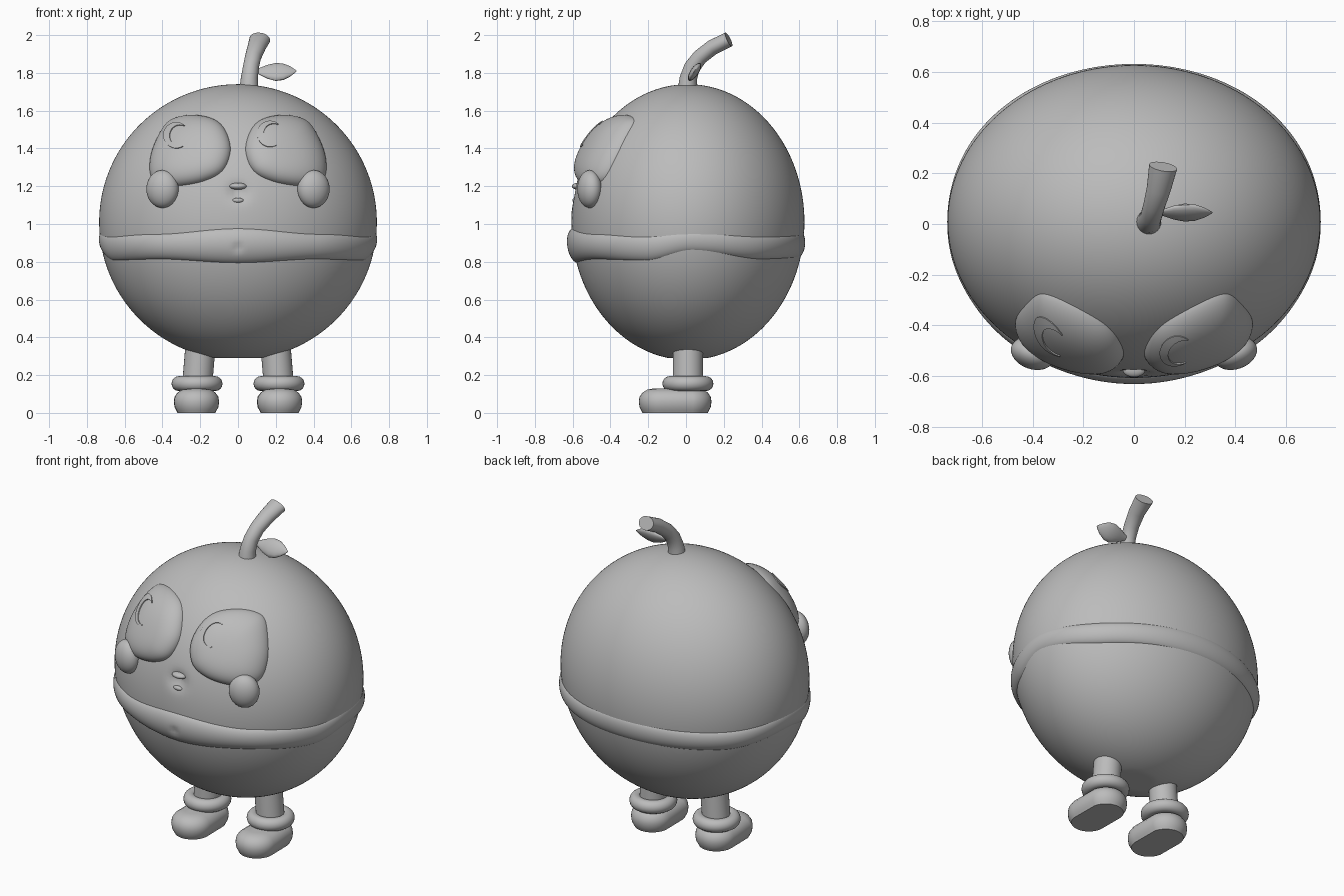
import bpy, bmesh, math
from math import sin, cos, pi, sqrt, exp
from mathutils import Vector, Matrix
from mathutils.bvhtree import BVHTree

if "Cube" in bpy.data.objects:
    bpy.data.objects.remove(bpy.data.objects["Cube"])

grey = bpy.data.materials.new("plain grey")
grey.diffuse_color = (0.5, 0.5, 0.5, 1)
grey.use_nodes = True
grey.node_tree.nodes["Principled BSDF"].inputs["Base Color"].default_value = grey.diffuse_color

A, B, C = 0.735, 0.617, 0.73            # body half sizes
CY, CZ = 0.01, 1.01                     # body centre


def finish(name, bm, angle=50):
    bmesh.ops.recalc_face_normals(bm, faces=bm.faces)
    me = bpy.data.meshes.new(name)
    bm.to_mesh(me)
    bm.free()
    ob = bpy.data.objects.new(name, me)
    bpy.context.collection.objects.link(ob)
    me.materials.append(grey)
    bpy.ops.object.select_all(action='DESELECT')
    ob.select_set(True)
    bpy.context.view_layer.objects.active = ob
    bpy.ops.object.shade_smooth_by_angle(angle=math.radians(angle))
    return ob


def loft(name, rings, closed=True, caps=True, loop=False, angle=50):
    """Skin a list of point rings."""
    bm = bmesh.new()
    vs = [[bm.verts.new(p) for p in r] for r in rings]
    n = len(vs[0])
    pairs = list(zip(vs, vs[1:])) + ([(vs[-1], vs[0])] if loop else [])
    for a, b in pairs:
        for i in range(n if closed else n - 1):
            j = (i + 1) % n
            bm.faces.new((a[i], a[j], b[j], b[i]))
    if caps:
        bm.faces.new(vs[0])
        bm.faces.new(vs[-1])
    return finish(name, bm, angle)


def ellipsoid(name, centre, radii, rot=Matrix()):
    bm = bmesh.new()
    bmesh.ops.create_uvsphere(bm, u_segments=32, v_segments=20, radius=1)
    bm.transform(Matrix.Translation(centre) @ rot @ Matrix.Diagonal((*radii, 1)))
    return finish(name, bm)


def front_y(x, z):
    """Front surface of the body."""
    return CY - B * sqrt(max(0, 1 - (x / A) ** 2 - ((z - CZ) / C) ** 2))


def normal(p):
    return Vector((p[0] / A**2, (p[1] - CY) / B**2, (p[2] - CZ) / C**2)).normalized()


# body: round fruit with a flat bottom and a small dent around the mouth
bm = bmesh.new()
bmesh.ops.create_uvsphere(bm, u_segments=160, v_segments=120, radius=1)
for v in bm.verts:
    x, y, z = v.co
    v.co = (A * x, CY + B * y, max(CZ + C * z, 0.29))
    if y < 0:
        d2 = v.co.x ** 2 + (v.co.z - 1.17) ** 2
        v.co.y += 0.03 * exp(-d2 / 0.045 ** 2)
finish("body", bm)

# belt: wavy band; keys are angle from front, mid height, half height, bulge
keys = [(0, .885, .095, .032), (35, .88, .07, .026), (68, .87, .068, .016),
        (92, .905, .052, .008), (130, .873, .063, .02), (180, .885, .065, .012)]


def belt_at(deg):
    for k, m in zip(keys, keys[1:]):
        if deg <= m[0]:
            f = (deg - k[0]) / (m[0] - k[0])
            f = f * f * (3 - 2 * f)
            return [k[i] + (m[i] - k[i]) * f for i in (1, 2, 3)]


rings = []
for i in range(256):
    th = 2 * pi * i / 256
    c, h, p = belt_at(min(math.degrees(th), 360 - math.degrees(th)))
    ring = []
    for j in range(17):
        t = -cos(pi * j / 16)
        z = c + h * t
        rho = sqrt(1 - ((z - CZ) / C) ** 2)
        q = Vector((A * rho * sin(th), CY - B * rho * cos(th), z))
        off = -0.01 + (p + 0.01) * (1 - t * t) ** 0.6
        if q.y < 0:                      # small button dent
            off -= 0.012 * exp(-(q.x ** 2 + (z - .88) ** 2) / 0.02 ** 2)
        ring.append(q + normal(q) * off)
    rings.append(ring)
loft("belt", rings, closed=False, caps=False, loop=True)

# eyes: domed pads that follow the body, each with a thin crescent
outline = [(.225, 1.58), (.33, 1.567), (.395, 1.52), (.455, 1.4), (.472, 1.3),
           (.455, 1.235), (.40, 1.205), (.31, 1.2), (.18, 1.225), (.08, 1.28),
           (.037, 1.385), (.06, 1.49), (.12, 1.555)]


def smooth_loop(pts, sub=5):
    out, n = [], len(pts)
    for i in range(n):
        a, b, c, d = (Vector(pts[(i + k) % n]) for k in (-1, 0, 1, 2))
        for s in range(sub):
            t = s / sub
            out.append(0.5 * (2 * b + (c - a) * t + (2 * a - 5 * b + 4 * c - d) * t * t
                              + (3 * b - a - 3 * c + d) * t ** 3))
    return out


loop_pts = smooth_loop(outline)
mid = Vector((.255, 1.385))
for side, label in ((1, "left"), (-1, "right")):
    rings = []
    for k in range(15):
        s = sin(pi / 2 * (1 - k / 14.3))
        ring = []
        for o in loop_pts:
            x, z = mid + (o - mid) * s
            q = Vector((x * side, front_y(x, z), z))
            n = normal(q)
            n = Vector((0, -1, 0)).lerp(n, 0.6)
            ring.append(q + n * (-0.02 + 0.085 * (1 - s ** 3.5) ** 0.5))
        rings.append(ring)
    eye = loft(label + "_eye", rings)
    tree = BVHTree.FromPolygons([v.co for v in eye.data.vertices],
                                [p.vertices for p in eye.data.polygons])
    cx, cz = (.17, 1.475) if side > 0 else (-.325, 1.468)
    rows = []
    for i in range(25):
        a = math.radians(50 + 250 * i / 24)
        w = 0.003 + 0.03 * sin(pi * i / 24)
        inner, outer = [], []
        for r in (.068, .068 - w / 2, .068 - w):
            hit = tree.ray_cast(Vector((cx + r * cos(a), -2, cz + r * sin(a))),
                                Vector((0, 1, 0)))
            inner.append(hit[0] - hit[1] * 0.003)
            outer.append(hit[0] + hit[1] * 0.005)
        rows.append(outer + inner[::-1])
    loft(label + "_eye_crescent", rows, angle=30)
    # tear drop under the eye
    ellipsoid(label + "_tear", (.4 * side, -.51, 1.185), (.088, .062, .1),
              Matrix.Rotation(.35 * side, 4, 'Z'))

# mouth: upper lip and small tongue inside the dent
ellipsoid("upper_lip", (0, front_y(0, 1.2) + .012, 1.2), (.045, .03, .018))
ellipsoid("tongue", (0, front_y(0, 1.125) + .012, 1.125), (.03, .014, .013))

# stem: bent tube widening towards the tip (point, half width, half depth)
path = [((.058, .008, 1.72), .05, .05), ((.06, .012, 1.77), .045, .046),
        ((.068, .032, 1.83), .042, .043), ((.08, .075, 1.885), .043, .041),
        ((.098, .14, 1.935), .048, .041), ((.115, .226, 1.977), .056, .04)]
rings = []
for i, (p, w, d) in enumerate(path):
    a, b = path[max(i - 1, 0)][0], path[min(i + 1, 5)][0]
    t = (Vector(b) - Vector(a)).normalized()
    u = Vector((1, 0, 0))
    u = (u - t * u.dot(t)).normalized()
    v = t.cross(u)
    rings.append([Vector(p) + u * w * cos(k * pi / 12) + v * d * sin(k * pi / 12)
                  for k in range(24)])
loft("stem", rings)

# leaf: flat pointed blade, leaning back
rings = []
lean = Vector((0, .55, .83))
thin = Vector((0, -.83, .55))
for f, w in ((0, .012), (.12, .022), (.3, .043), (.5, .056), (.68, .051),
             (.84, .033), (.94, .015), (1, .002)):
    c = Vector((.09 + .22 * f, .045, 1.81 - .005 * sin(pi * f)))
    rings.append([c + lean * w * cos(k * pi / 8) + thin * w * .4 * sin(k * pi / 8)
                  for k in range(16)])
loft("leaf", rings)

# legs, cuffs and shoes
shoe = [(0, .1), (.012, .106), (.03, .116), (.06, .12), (.085, .116),
        (.108, .1), (.123, .075), (.13, .04)]
for side, label in ((1, "left"), (-1, "right")):
    circle = [(cos(k * pi / 16), sin(k * pi / 16)) for k in range(32)]
    loft(label + "_leg", [[(side * x + .08 * c, .01 + .08 * s, z) for c, s in circle]
                          for x, z in ((.22, .1), (.195, .4))])
    cuff = []
    for i in range(40):
        a = 2 * pi * i / 40
        cuff.append([(side * .217 + (.097 + .038 * c) * cos(a),
                      .01 + (.097 + .038 * c) * sin(a), .155 + .039 * s)
                     for c, s in circle[::2]])
    loft(label + "_cuff", cuff, caps=False, loop=True)
    rings = []
    for z, r in shoe:
        rings.append([(side * .22 + r * c, (.015 if s > 0 else -.13) + r * s, z)
                      for c, s in circle])
    loft(label + "_shoe", rings)
